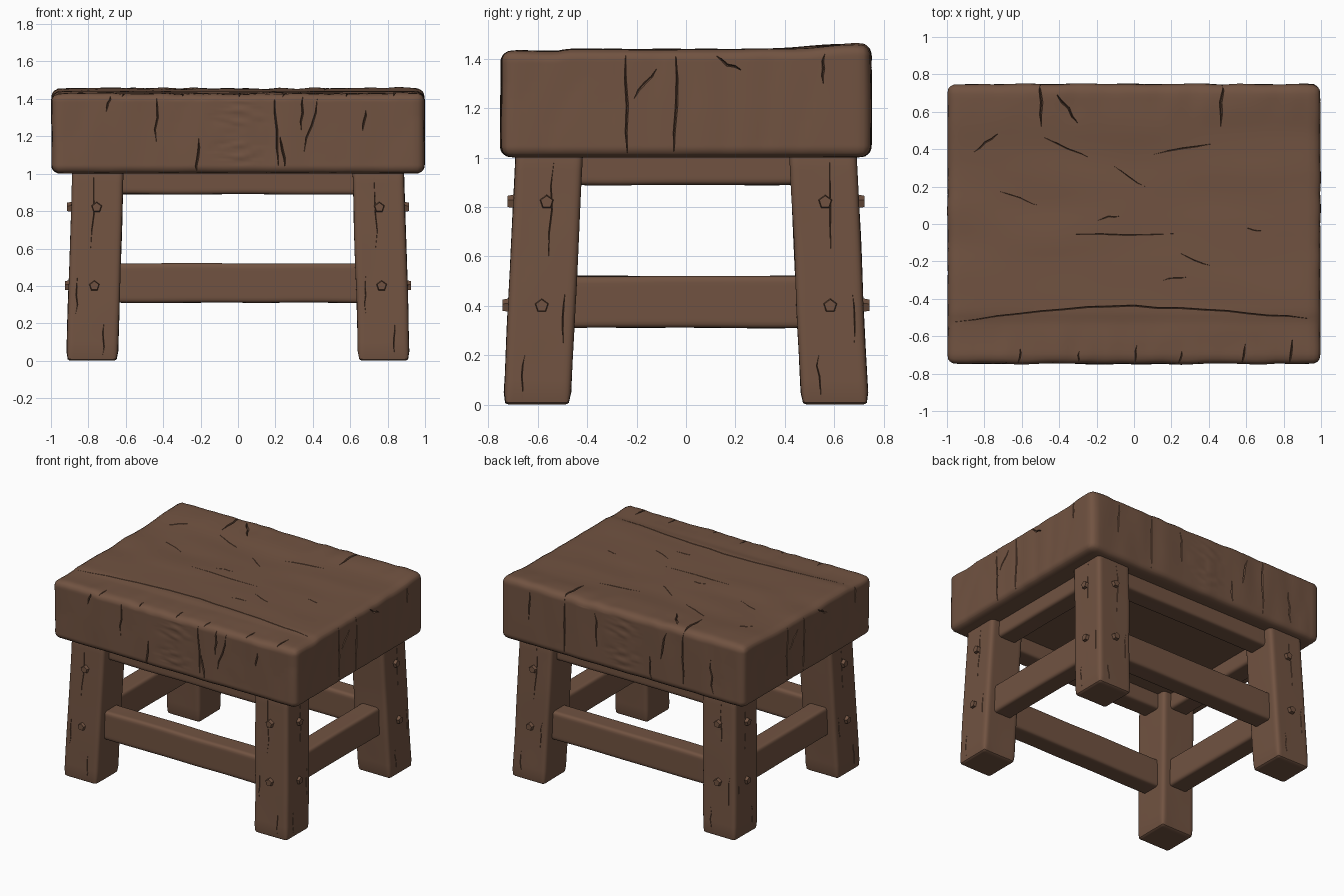
import bpy, bmesh, math, random
from mathutils import Vector, noise

if "Cube" in bpy.data.objects:
    bpy.data.objects.remove(bpy.data.objects["Cube"])

random.seed(4)
wood = bpy.data.materials.new("brown wood")
wood.diffuse_color = (0.165, 0.086, 0.053, 1)
wood.use_nodes = True
wood.node_tree.nodes["Principled BSDF"].inputs["Base Color"].default_value = wood.diffuse_color


def finish(name, bm, angle=35):
    bmesh.ops.recalc_face_normals(bm, faces=bm.faces)
    me = bpy.data.meshes.new(name)
    bm.to_mesh(me)
    bm.free()
    me.materials.append(wood)
    ob = bpy.data.objects.new(name, me)
    bpy.context.collection.objects.link(ob)
    smooth(ob, angle)
    return ob


def smooth(ob, angle=35):
    ob.data.shade_smooth()
    ob.data.set_sharp_from_angle(angle=math.radians(angle))


def rounded_box(size, r, cuts, shape):
    """Gridded box with rounded edges; shape() then moves every point."""
    bm = bmesh.new()
    bmesh.ops.create_cube(bm, size=1)
    bmesh.ops.subdivide_edges(bm, edges=bm.edges[:], cuts=cuts, use_grid_fill=True)
    half = Vector(size) / 2
    for v in bm.verts:
        p = Vector([v.co[i] * size[i] for i in range(3)])
        q = Vector([max(-half[i] + r, min(half[i] - r, p[i])) for i in range(3)])
        v.co = shape(q + (p - q).normalized() * r)
    return bm


def add_crack(bm, pts, normal, width, depth):
    """Tapered, slightly crooked wedge following the points."""
    n = Vector(normal)
    pts = [Vector(p) for p in pts]
    path = []
    for a, b in zip(pts, pts[1:]):
        path += [a.lerp(b, k / 4) for k in range(4)]
    path.append(pts[-1])
    rows = []
    for i, p in enumerate(path):
        t = path[min(i + 1, len(path) - 1)] - path[max(i - 1, 0)]
        side = n.cross(t).normalized()
        s = 0.25 + 0.75 * math.sin(math.pi * i / (len(path) - 1)) ** 0.5
        c = p + side * random.uniform(-0.007, 0.007)
        w = width * s
        rows.append([bm.verts.new(c + n * 0.025 - side * w), bm.verts.new(c + n * 0.025 + side * w),
                     bm.verts.new(c - n * depth * s)])
    for a, b in zip(rows, rows[1:]):
        for k in range(3):
            bm.faces.new((a[k], a[(k + 1) % 3], b[(k + 1) % 3], b[k]))
    bm.faces.new(rows[0])
    bm.faces.new(rows[-1][::-1])


def carve(ob, bm):
    cutter = finish("crack_cutter", bm)
    cutter.hide_render = True
    m = ob.modifiers.new("cracks", 'BOOLEAN')
    m.operation, m.solver, m.object, m.use_self = 'DIFFERENCE', 'EXACT', cutter, True
    bpy.context.view_layer.objects.active = ob
    bpy.ops.object.modifier_apply(modifier=m.name)
    bpy.data.objects.remove(cutter)
    smooth(ob)


def ramp(t):
    t = max(0, min(1, t))
    return t * t * (3 - 2 * t)


# seat: thick worn slab, rising a little to the back
def seat_shape(p):
    x, y, z = p
    up = (z + 0.215) / 0.43
    z2 = z + 1.215 + up * (0.008 * ramp((y + 0.53) / 0.06) + 0.02 * ramp((y - 0.3) / 0.4))
    # dents on top, stronger along the edges
    if up > 0.9:
        z2 += 0.007 * noise.noise(Vector((x * 2, y * 5, 1)))
        z2 += 0.007 * ramp((abs(y) - 0.5) / 0.2) * noise.noise(Vector((x * 11, y * 3, 5)))
    # hewn ends and a ringed knot on the long sides
    if abs(y) > 0.7:
        r = math.hypot(x, z * 0.9)
        d = 0.008 * noise.noise(Vector((x * 7, z * 2, y * 9)))
        if r < 0.15:
            d += 0.003 * math.cos(r * 110)
        y += math.copysign(d + 0.004 * (1 - x * x), y)
    if abs(x) > 0.95:
        x += math.copysign(0.006 * noise.noise(Vector((y * 6, z * 2, x * 9))), x)
    return Vector((x, y, z2))


seat = finish("seat", rounded_box((1.99, 1.49, 0.43), 0.045, 58, seat_shape))
cuts = bmesh.new()
up = (0, 0, 1)
TOP = 1.437
# top: long curved split, centre split, short chips
add_crack(cuts, [(-0.96, -0.52, 1.43), (-0.5, -0.46, TOP), (0, -0.44, TOP), (0.5, -0.46, TOP), (0.93, -0.51, 1.43)], up, 0.008, 0.016)
for x0, y0, x1, y1 in [(-0.35, -0.06, 0.3, -0.05), (-0.75, 0.18, -0.47, 0.09), (-0.48, 0.46, -0.22, 0.35),
                       (-0.12, 0.31, 0.07, 0.19), (0.1, 0.37, 0.42, 0.43), (0.23, -0.15, 0.42, -0.23),
                       (-0.86, 0.39, -0.73, 0.48), (-0.41, 0.69, -0.3, 0.54), (0.58, -0.02, 0.7, -0.04),
                       (-0.2, 0.02, -0.07, 0.05), (0.15, -0.3, 0.29, -0.28)]:
    add_crack(cuts, [(x0, y0, TOP + 0.006), (x1, y1, TOP + 0.006)], up, 0.01, 0.014)
for x in (-0.5, 0.47):
    add_crack(cuts, [(x, 0.52, 1.452), (x, 0.78, 1.462)], up, 0.013, 0.03)
for x, l in [(-0.3, 0.06), (0, 0.09), (0.24, 0.06), (0.58, 0.1), (0.83, 0.12), (-0.62, 0.08)]:
    add_crack(cuts, [(x, -0.77, 1.43), (x + 0.01, -0.74 + l, 1.43)], up, 0.01, 0.022)
# front and back: upright splits
for x0, z0, x1, z1 in [(-0.44, 1.17, -0.43, 1.43), (-0.22, 0.99, -0.21, 1.19), (0.21, 1.04, 0.2, 1.42),
                       (0.25, 1.04, 0.22, 1.2), (0.35, 1.12, 0.43, 1.4), (0.34, 1.23, 0.35, 1.42),
                       (0.67, 1.23, 0.68, 1.34), (-0.7, 1.33, -0.68, 1.42)]:
    add_crack(cuts, [(x0, -0.748, z0), (x1, -0.748, z1)], (0, -1, 0), 0.011, 0.022)
for x0, z0, x1, z1 in [(0.47, 1.0, 0.47, 1.47), (-0.5, 1.03, -0.5, 1.47), (0.2, 1.15, 0.22, 1.4), (-0.24, 1.02, -0.22, 1.2),
                       (-0.32, 1.2, -0.36, 1.4), (-0.74, 1.05, -0.72, 1.3), (0.76, 1.2, 0.75, 1.42)]:
    add_crack(cuts, [(x0, 0.748, z0), (x1, 0.748, z1)], (0, 1, 0), 0.011, 0.022)
# ends: upright splits, the same on both sides turned about
for s in (1, -1):
    for y0, z0, y1, z1 in [(-0.24, 0.99, -0.24, 1.43), (-0.05, 0.99, -0.04, 1.43), (-0.21, 1.24, -0.12, 1.36),
                           (0.12, 1.41, 0.22, 1.35), (0.55, 1.3, 0.56, 1.42)]:
        add_crack(cuts, [(s * 0.995, s * y0, z0), (s * 0.995, s * y1, z1)], (s, 0, 0), 0.011, 0.02)
carve(seat, cuts)


# legs: square posts splayed outwards
def leg_centre(z):
    return 0.78 - 0.03 * z, 0.603 - 0.048 * z


for sx, side in ((-1, "left"), (1, "right")):
    for sy, end in ((-1, "front"), (1, "back")):
        def leg_shape(p):
            z = p.z + 0.525
            cx, cy = leg_centre(z)
            w = 0.006 * noise.noise(Vector((p.x * 4 + sx * 3, p.y * 4 + sy * 5, z * 3)))
            return Vector((sx * cx + p.x * (1 + w * 4), sy * cy + p.y * (1 + w * 4), z))
        leg = finish(f"{end}_{side}_leg", rounded_box((0.275, 0.272, 1.05), 0.026, 20, leg_shape))
        cuts = bmesh.new()
        for z0, z1, off in ((0.6, 0.98, -0.02), (0.03, 0.2, 0.06), (0.25, 0.45, -0.09)):
            a, b = leg_centre(z0), leg_centre(z1)
            add_crack(cuts, [(sx * a[0] + off, sy * (a[1] + 0.136), z0), (sx * b[0] + off, sy * (b[1] + 0.136), z1)],
                      (0, sy, 0), 0.007, 0.012)
            add_crack(cuts, [(sx * (a[0] + 0.137), sy * a[1] - off, z0), (sx * (b[0] + 0.137), sy * b[1] - off, z1)],
                      (sx, 0, 0), 0.007, 0.012)
        carve(leg, cuts)

        # pegs: five-sided heads on both outer faces
        for z in (0.82, 0.4):
            cx, cy = leg_centre(z)
            for axis, n in (("x", Vector((sx, 0, 0))), ("y", Vector((0, sy, 0)))):
                bm = bmesh.new()
                bmesh.ops.create_cone(bm, cap_ends=True, segments=5, radius1=0.033, radius2=0.025, depth=0.04)
                rot = up and n.to_track_quat('Z', 'Y').to_matrix()
                face = Vector((sx * cx, sy * cy, z)) + n * 0.138
                for v in bm.verts:
                    v.co = rot @ v.co + face
                finish(f"{end}_{side}_peg_{axis}_{'upper' if z > 0.6 else 'lower'}", bm, 20)


# rails: upper ones under the seat, lower ones as stretchers
def rail(name, size, centre):
    def bow(p):
        w = 0.004 * noise.noise(Vector((p.x * 3, p.y * 3, p.z * 3)) + Vector(centre) * 7)
        return p + Vector(centre) + Vector((0, 0, w))
    finish(name, rounded_box(size, 0.022, 14, bow))


for level, z, h in (("lower", 0.415, 0.21), ("upper", 0.98, 0.18)):
    cx, cy = leg_centre(z)
    for s, fb, lr in ((-1, "front", "left"), (1, "back", "right")):
        rail(f"{level}_{fb}_rail", (2 * cx, 0.15, h), (0, s * cy, z))
        rail(f"{level}_{lr}_rail", (0.15, 2 * cy, h), (s * cx, 0, z))
